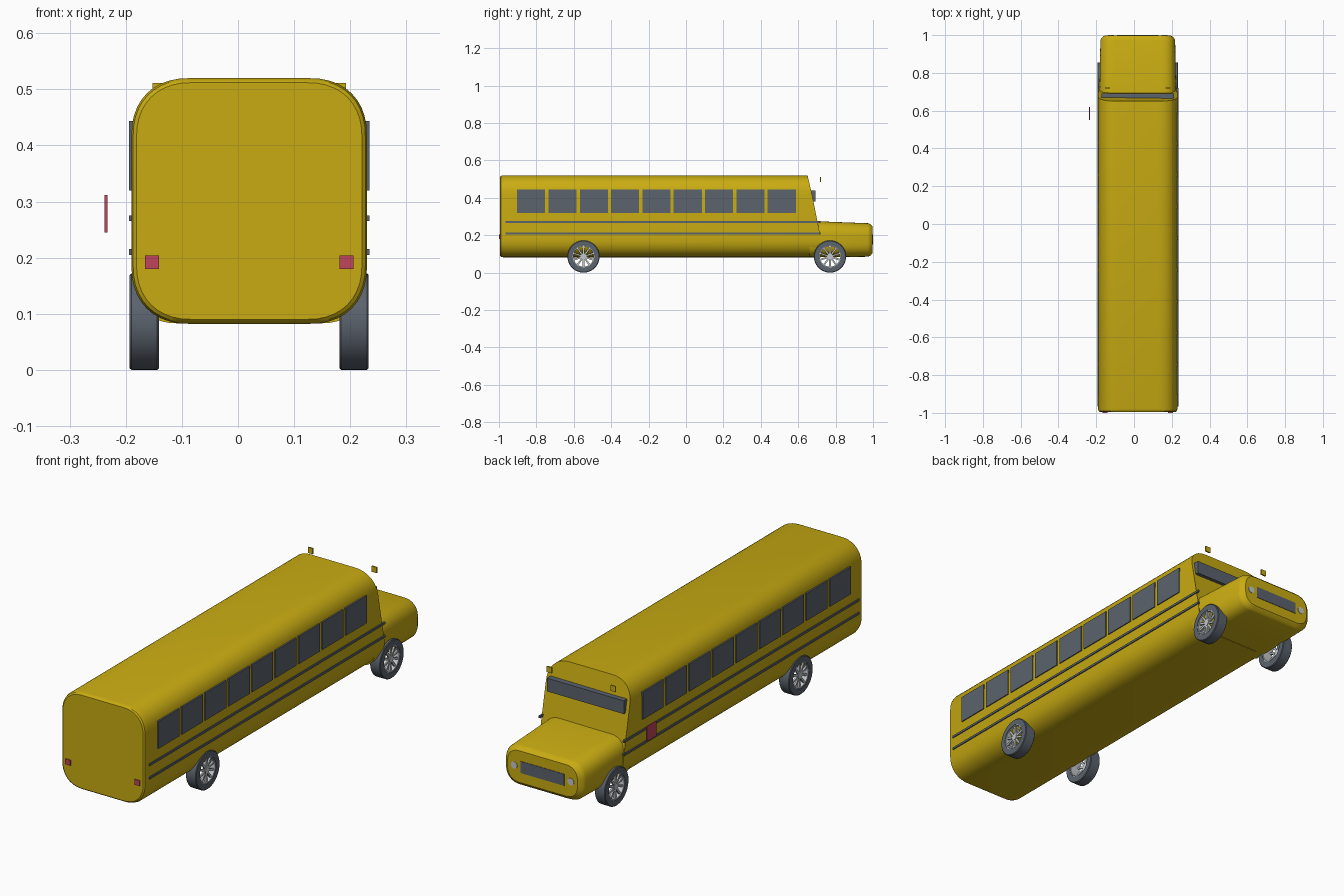
import bpy, bmesh, math
from mathutils import Matrix, Vector

cube = bpy.data.objects.get("Cube")
if cube:
    bpy.data.objects.remove(cube, do_unlink=True)

CX = 0.02  # centre line of the bus


def material(name, rgb):
    m = bpy.data.materials.new(name)
    m.use_nodes = True
    m.diffuse_color = (*rgb, 1)
    m.node_tree.nodes["Principled BSDF"].inputs["Base Color"].default_value = (*rgb, 1)
    return m


YELLOW = material("bus yellow", (0.58, 0.41, 0.006))
DARK = material("slate grey", (0.105, 0.125, 0.155))
RED = material("signal red", (0.52, 0.06, 0.11))
SILVER = material("light silver", (0.55, 0.58, 0.6))


def finish(name, bm, mat, smooth=False):
    bmesh.ops.recalc_face_normals(bm, faces=bm.faces)
    me = bpy.data.meshes.new(name)
    bm.to_mesh(me)
    bm.free()
    me.materials.append(mat)
    ob = bpy.data.objects.new(name, me)
    bpy.context.collection.objects.link(ob)
    if smooth:
        bpy.ops.object.select_all(action="DESELECT")
        ob.select_set(True)
        bpy.context.view_layer.objects.active = ob
        bpy.ops.object.shade_smooth_by_angle(angle=math.radians(32))
    return ob


def box(name, mat, x, y, z):
    """Box from (min, max) pairs on each axis."""
    bm = bmesh.new()
    bmesh.ops.create_cube(bm, size=1)
    for v in bm.verts:
        v.co = [(a + b) / 2 + c * (b - a) for (a, b), c in zip((x, y, z), v.co)]
    return finish(name, bm, mat)


def rounded_section(half_w, z0, z1, r, steps=10, power=2.3):
    """Rounded rectangle in x and z with soft corners."""
    pts = []
    for q in range(4):
        for i in range(steps + 1):
            a = math.pi / 2 * (q + i / steps)
            c, s = math.cos(a), math.sin(a)
            ex = math.copysign(abs(c) ** (2 / power), c) * r
            ez = math.copysign(abs(s) ** (2 / power), s) * r
            sx = 1 if q in (0, 3) else -1
            sz = 1 if q < 2 else -1
            pts.append((CX + sx * (half_w - r) + ex,
                        (z1 - r if sz > 0 else z0 + r) + ez))
    return pts


def loft(name, mat, sections):
    """Skin a list of (section points, y or y function of z)."""
    bm = bmesh.new()
    rings = [[bm.verts.new((x, y(z) if callable(y) else y, z)) for x, z in pts]
             for pts, y in sections]
    n = len(rings[0])
    for a, b in zip(rings, rings[1:]):
        for i in range(n):
            j = (i + 1) % n
            bm.faces.new((a[i], a[j], b[j], b[i]))
    bm.faces.new(rings[0])
    bm.faces.new(rings[-1])
    return finish(name, bm, mat, True)


def slant(z):
    return 0.72 - 0.07 * max(0, z - 0.22) / 0.30


# Passenger body with a bevelled tail and a raked front
body = rounded_section(0.21, 0.082, 0.52, 0.105)
loft("body", YELLOW, [
    (rounded_section(0.201, 0.09, 0.512, 0.10), -0.995),
    (rounded_section(0.207, 0.085, 0.517, 0.103), -0.99),
    (body, -0.978),
    (body, slant)])

# Hood with a chamfered nose
loft("hood", YELLOW, [
    (rounded_section(0.203, 0.083, 0.276, 0.075), 0.66),
    (rounded_section(0.198, 0.085, 0.264, 0.075), 0.972),
    (rounded_section(0.192, 0.09, 0.26, 0.072), 0.985),
    (rounded_section(0.175, 0.105, 0.248, 0.06), 0.998)])

# Windscreen band, grille
box("windscreen", DARK, (CX - 0.193, CX + 0.193), (0.66, 0.692), (0.38, 0.44))
box("grille", DARK, (CX - 0.11, CX + 0.11), (0.99, 1.0), (0.15, 0.203))

# Side windows, stripes, lamps on both sides
for side, label in ((1, "left"), (-1, "right")):
    x = tuple(sorted((CX + side * 0.206, CX + side * 0.2145)))
    for i in range(9):
        y = -0.903 + i * 0.1675
        box(f"{label}_window_{i + 1}", DARK, x, (y, y + 0.15), (0.32, 0.444))
    for level, z in (("lower", 0.205), ("upper", 0.265)):
        box(f"{label}_{level}_stripe", DARK, x, (-0.965, 0.72), (z, z + 0.01))
    lx = CX + side * 0.173
    box(f"{label}_tail_light", RED, (lx - 0.0125, lx + 0.0125), (-1.0, -0.99), (0.18, 0.204))
    wx = CX + side * 0.16
    box(f"{label}_warning_light", YELLOW, (wx - 0.0125, wx + 0.0125), (0.717, 0.723), (0.485, 0.511))
    bm = bmesh.new()
    bmesh.ops.create_cone(bm, cap_ends=True, segments=20, radius1=0.016, radius2=0.016, depth=0.008,
                          matrix=Matrix.Translation((CX + side * 0.142, 0.996, 0.177))
                          @ Matrix.Rotation(math.pi / 2, 4, "X"))
    finish(f"{label}_headlight", bm, SILVER, True)

# Stop sign
box("stop_sign", RED, (-0.238, -0.233), (0.55, 0.62), (0.245, 0.312))


def ring(name, mat, centre, profile, segments=40):
    """Spin a closed (x, radius) profile about the axle."""
    bm = bmesh.new()
    loops = []
    for s in range(segments):
        a = 2 * math.pi * s / segments
        loops.append([bm.verts.new(centre + Vector((x, r * math.cos(a), r * math.sin(a))))
                      for x, r in profile])
    n = len(profile)
    for s in range(segments):
        a, b = loops[s], loops[(s + 1) % segments]
        for i in range(n):
            j = (i + 1) % n
            bm.faces.new((a[i], a[j], b[j], b[i]))
    return finish(name, bm, mat, True)


# Wheels: tyre, rim, hub and ten spokes
for side, label in ((1, "left"), (-1, "right")):
    for end, y in (("rear", -0.548), ("front", 0.77)):
        c = Vector((CX + side * 0.187, y, 0.086))
        tag = f"{end}_{label}"
        w = 0.026
        ring(tag + "_tyre", DARK, c, [(-w, 0.058), (-w, 0.083), (-w + 0.003, 0.086),
                                      (w - 0.003, 0.086), (w, 0.083), (w, 0.058)])
        ring(tag + "_rim", SILVER, c, [(-w + 0.002, 0.054), (-w + 0.002, 0.059),
                                       (w - 0.002, 0.059), (w - 0.002, 0.054)])
        bm = bmesh.new()
        out = Vector((side * 0.016, 0, 0))
        bmesh.ops.create_cone(bm, cap_ends=True, segments=20, radius1=0.014, radius2=0.014, depth=0.014,
                              matrix=Matrix.Translation(c + out) @ Matrix.Rotation(math.pi / 2, 4, "Y"))
        for k in range(10):
            m = (Matrix.Translation(c + out) @ Matrix.Rotation(k * math.pi / 5, 4, "X")
                 @ Matrix.Translation((0, 0, 0.034)) @ Matrix.Diagonal((0.008, 0.009, 0.046, 1)))
            bmesh.ops.create_cube(bm, size=1, matrix=m)
        finish(tag + "_hub", bm, SILVER, True)
